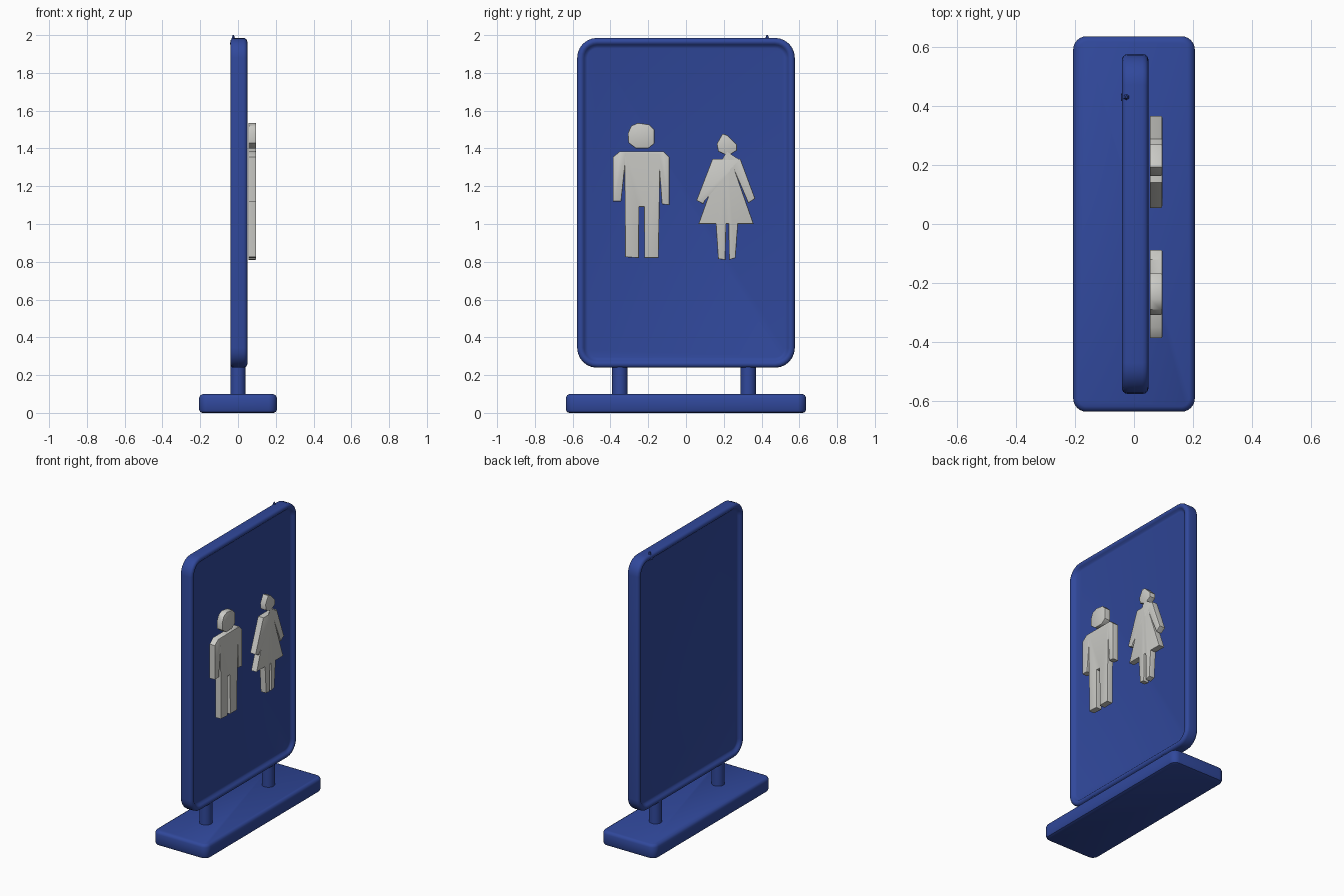
import bpy, bmesh, math
from mathutils import Vector

if "Cube" in bpy.data.objects:
    bpy.data.objects.remove(bpy.data.objects["Cube"])


def material(name, rgb):
    m = bpy.data.materials.new(name)
    m.diffuse_color = (*rgb, 1)
    m.use_nodes = True
    m.node_tree.nodes["Principled BSDF"].inputs["Base Color"].default_value = m.diffuse_color
    return m


BLUE = material("sign blue", (0.030, 0.065, 0.33))
GREY = material("figure light grey", (0.60, 0.60, 0.57))


def finish(name, bm, mat, angle=40):
    bmesh.ops.recalc_face_normals(bm, faces=bm.faces[:])
    me = bpy.data.meshes.new(name)
    bm.to_mesh(me)
    bm.free()
    me.materials.append(mat)
    ob = bpy.data.objects.new(name, me)
    bpy.context.collection.objects.link(ob)
    bpy.ops.object.select_all(action='DESELECT')
    bpy.context.view_layer.objects.active = ob
    ob.select_set(True)
    bpy.ops.object.shade_smooth_by_angle(angle=math.radians(angle))
    return ob


def rounded_rect(hw, hh, r, n=6):
    pts = []
    for k, (sx, sy) in enumerate([(1, 1), (-1, 1), (-1, -1), (1, -1)]):
        for i in range(n + 1):
            a = math.pi / 2 * (k + i / n)
            pts.append((sx * (hw - r) + r * math.cos(a), sy * (hh - r) + r * math.sin(a)))
    return pts


def loft(name, hw, hh, r, profile, place):
    """Stack rounded rectangles; profile holds (inset, depth) pairs."""
    bm = bmesh.new()
    rings = []
    for inset, d in profile:
        pts = rounded_rect(hw - inset, hh - inset, max(r - inset, 0.012))
        rings.append([bm.verts.new(place(u, v, d)) for u, v in pts])
    for a, b in zip(rings, rings[1:]):
        for i in range(len(a)):
            j = (i + 1) % len(a)
            bm.faces.new((a[i], a[j], b[j], b[i]))
    bm.faces.new(rings[0])
    bm.faces.new(rings[-1])
    return finish(name, bm, BLUE)


def plate(name, pts, x0=0.055, x1=0.096):
    """Extrude a flat (y, z) outline along x, with softened front edges."""
    bm = bmesh.new()
    face = bm.faces.new([bm.verts.new((x0, y, z)) for y, z in pts])
    out = bmesh.ops.extrude_face_region(bm, geom=[face])
    verts = [g for g in out['geom'] if isinstance(g, bmesh.types.BMVert)]
    bmesh.ops.translate(bm, verts=verts, vec=Vector((x1 - x0, 0, 0)))
    rim = [e for e in bm.edges if all(v.co.x > x1 - 1e-5 for v in e.verts)]
    bmesh.ops.bevel(bm, geom=rim, offset=0.005, segments=2, affect='EDGES', profile=0.5)
    return finish(name, bm, GREY)


# Board with raised rounded rim and recessed panel on both sides
half = [(0.055, 0.024), (0.044, 0.027), (0.036, 0.036), (0.028, 0.043), (0.018, 0.045),
        (0.008, 0.041), (0.002, 0.034), (0.0, 0.024)]
profile = [(i, -d) for i, d in half] + [(i, d) for i, d in reversed(half)]
loft("sign_board", 0.576, 0.873, 0.105, profile,
     lambda u, v, d: (d + 0.004, u, v + 1.112))

# Base slab
loft("base", 0.206, 0.636, 0.045,
     [(0.018, 0.0), (0.006, 0.005), (0, 0.018), (0, 0.08), (0.006, 0.093), (0.018, 0.099)],
     lambda u, v, d: (u, v, d))

# Posts between base and board
for side, y in (("left", -0.35), ("right", 0.33)):
    bm = bmesh.new()
    bmesh.ops.create_cone(bm, cap_ends=True, segments=24, radius1=0.041, radius2=0.041, depth=0.18)
    bmesh.ops.translate(bm, verts=bm.verts[:], vec=(0, y, 0.17))
    finish("post_" + side, bm, BLUE)

# Small nub on the top edge
bm = bmesh.new()
bmesh.ops.create_cone(bm, cap_ends=True, segments=6, radius1=0.022, radius2=0.004, depth=0.05)
bmesh.ops.translate(bm, verts=bm.verts[:], vec=(-0.025, 0.43, 1.975))
finish("top_nub", bm, BLUE)

# Man figure
plate("man_body", [(-0.35, 1.385), (-0.12, 1.385), (-0.088, 1.355), (-0.088, 1.10), (-0.128, 1.105),
                   (-0.138, 1.25), (-0.145, 0.82), (-0.22, 0.82), (-0.222, 1.09), (-0.248, 1.09),
                   (-0.25, 0.82), (-0.322, 0.825), (-0.325, 1.29), (-0.343, 1.12), (-0.387, 1.12),
                   (-0.387, 1.355)])
plate("man_head", [(-0.305, 1.43), (-0.265, 1.40), (-0.20, 1.40), (-0.168, 1.425), (-0.168, 1.50),
                   (-0.195, 1.527), (-0.255, 1.535), (-0.29, 1.52), (-0.308, 1.48)])

# Woman figure
plate("woman_body", [(0.14, 1.345), (0.288, 1.345), (0.366, 1.135), (0.33, 1.11), (0.272, 1.245),
                     (0.358, 1.0), (0.275, 1.0), (0.262, 0.82), (0.228, 0.81), (0.225, 1.0),
                     (0.213, 1.0), (0.208, 0.81), (0.17, 0.815), (0.158, 1.0), (0.066, 1.0),
                     (0.15, 1.235), (0.092, 1.105), (0.055, 1.125)])
plate("woman_head", [(0.163, 1.425), (0.17, 1.385), (0.222, 1.36), (0.27, 1.39), (0.27, 1.42),
                     (0.22, 1.47), (0.193, 1.478)])
